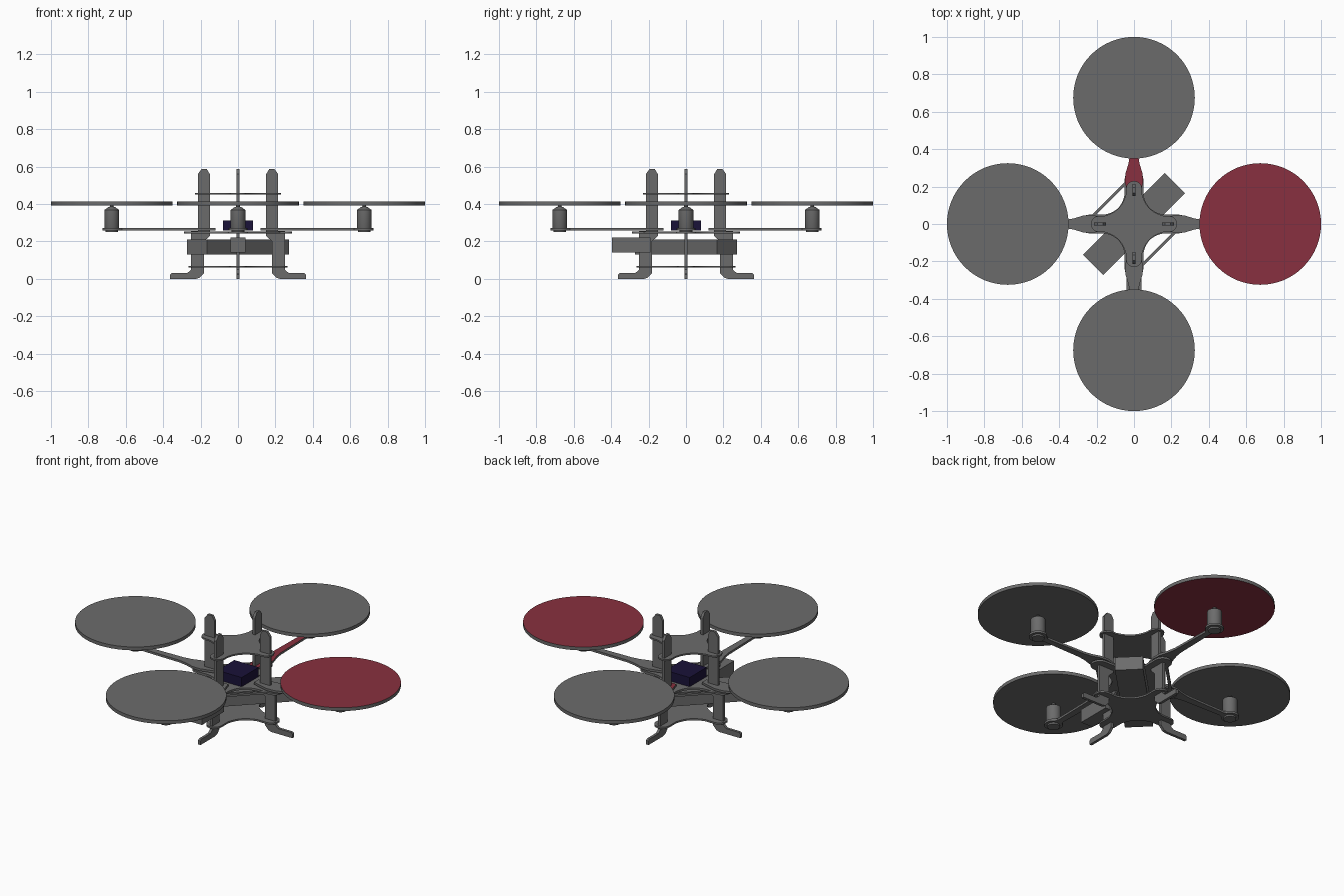
import bpy, bmesh, math
from mathutils import Matrix, Vector

if "Cube" in bpy.data.objects:
    bpy.data.objects.remove(bpy.data.objects["Cube"])


def material(name, rgb):
    m = bpy.data.materials.new(name)
    m.diffuse_color = (*rgb, 1)
    m.use_nodes = True
    m.node_tree.nodes["Principled BSDF"].inputs["Base Color"].default_value = m.diffuse_color
    return m


GREY = material("dark_grey", (0.148, 0.148, 0.148))
RED = material("dark_red", (0.25, 0.03, 0.05))
NAVY = material("navy", (0.01, 0.006, 0.04))


def finish(name, bm, matrix=None, mat=GREY, smooth=False, top_mat=None):
    if matrix:
        bm.transform(matrix)
    bmesh.ops.recalc_face_normals(bm, faces=bm.faces)
    if top_mat:  # only upward faces carry the second colour
        bm.normal_update()
        for f in bm.faces:
            f.material_index = int(f.normal.z > 0.9)
    me = bpy.data.meshes.new(name)
    bm.to_mesh(me)
    bm.free()
    ob = bpy.data.objects.new(name, me)
    bpy.context.collection.objects.link(ob)
    me.materials.append(mat)
    if top_mat:
        me.materials.append(top_mat)
    if smooth:
        bpy.ops.object.select_all(action='DESELECT')
        ob.select_set(True)
        bpy.context.view_layer.objects.active = ob
        bpy.ops.object.shade_smooth_by_angle(angle=math.radians(35))
    return ob


def extrude(name, pts, direction, matrix=None, smooth=False, top_mat=None):
    """Extrude a closed outline of 3D points along a direction."""
    bm = bmesh.new()
    face = bm.faces.new([bm.verts.new(p) for p in pts])
    res = bmesh.ops.extrude_face_region(bm, geom=[face], use_keep_orig=True)
    verts = [g for g in res["geom"] if isinstance(g, bmesh.types.BMVert)]
    bmesh.ops.translate(bm, verts=verts, vec=Vector(direction))
    return finish(name, bm, matrix, GREY, smooth, top_mat)


def box(name, size, loc, turn=0, mat=GREY):
    bm = bmesh.new()
    bmesh.ops.create_cube(bm, size=1, matrix=Matrix.Diagonal((*size, 1)))
    return finish(name, bm, Matrix.Translation(loc) @ Matrix.Rotation(turn, 4, 'Z'), mat)


def lathe(name, profile, matrix, top_mat=None, steps=32):
    bm = bmesh.new()
    vs = [bm.verts.new((r, 0, z)) for r, z in profile]
    edges = [bm.edges.new(p) for p in zip(vs, vs[1:])]
    bmesh.ops.spin(bm, geom=vs + edges, cent=(0, 0, 0), axis=(0, 0, 1),
                   angle=2 * math.pi, steps=steps, use_duplicate=False)
    bmesh.ops.remove_doubles(bm, verts=bm.verts, dist=1e-5)
    return finish(name, bm, matrix, GREY, True, top_mat)


def cross_plate(name, reach, half, z, thick):
    """Four-armed plate with rounded tips and concave sides."""
    quarter = []
    for i in range(9):
        a = math.radians(-90 + 22.5 * i)
        quarter.append((reach - half + half * math.cos(a), half * math.sin(a)))
    p0, p1, p2 = Vector((0.16, half)), Vector((0.065, 0.065)), Vector((half, 0.16))
    for i in range(11):
        t = i / 10
        quarter.append(tuple((1 - t) ** 2 * p0 + 2 * t * (1 - t) * p1 + t * t * p2))
    pts = []
    for k in range(4):
        c, s = round(math.cos(k * math.pi / 2)), round(math.sin(k * math.pi / 2))
        pts += [(x * c - y * s, x * s + y * c, z) for x, y in quarter]
    return extrude(name, pts, (0, 0, thick), smooth=True)


# frame plates
cross_plate("top_plate", 0.23, 0.043, 0.45, 0.009)
cross_plate("middle_plate", 0.29, 0.05, 0.242, 0.012)
cross_plate("bottom_plate", 0.265, 0.045, 0.06, 0.01)

# arm outline: flared root, slim shaft, round motor mount
half_arm = [(0.12, 0.02), (0.17, 0.035), (0.22, 0.048), (0.27, 0.046),
            (0.32, 0.03), (0.37, 0.022), (0.62, 0.017)]
tip = [(0.675 + 0.05 * math.cos(a), 0.05 * math.sin(a))
       for a in (math.radians(150 - 20 * i) for i in range(16))]
arm = half_arm + tip + [(x, -y) for x, y in reversed(half_arm)]

# leg outline: pointed upright, offset lower half and outward foot
leg = [(0.15, 0.56), (0.167, 0.587), (0.195, 0.587), (0.215, 0.56), (0.215, 0.255),
       (0.25, 0.255), (0.25, 0.05), (0.27, 0.032), (0.355, 0.032), (0.363, 0.024),
       (0.363, 0.0), (0.225, 0.0), (0.205, 0.006), (0.183, 0.03), (0.183, 0.2),
       (0.15, 0.23)]

motor = [(0, 0.25), (0.034, 0.25), (0.034, 0.262), (0.04, 0.275), (0.04, 0.368),
         (0.018, 0.384), (0.01, 0.386), (0.01, 0.4), (0, 0.4)]
disc = [(0, 0.393), (0.325, 0.393), (0.325, 0.413), (0, 0.413)]

for k, side in enumerate(("right", "back", "left", "front")):
    turn = Matrix.Rotation(k * math.pi / 2, 4, 'Z')
    out = turn @ Matrix.Translation((0.675, 0, 0))
    extrude(side + "_arm", [(x, y, 0.26) for x, y in arm], (0, 0, 0.013), turn,
            True, RED if side == "back" else None)
    extrude(side + "_leg", [(x, -0.008, z) for x, z in leg], (0, 0.016, 0), turn)
    lathe(side + "_motor", motor, out)
    lathe(side + "_rotor_disc", disc, out, RED if k < 2 else None, 64)

# battery slung along the diagonal, with side rails above it
diag = math.pi / 4
box("battery", (0.62, 0.152, 0.08), (0, 0, 0.17), diag)
for s, name in ((1, "left_rail"), (-1, "right_rail")):
    box(name, (0.27, 0.016, 0.012), (-0.132 * s, 0.132 * s, 0.248), diag)

# control unit on the middle plate and sensor box at the front
box("control_unit", (0.16, 0.16, 0.055), (0, 0, 0.285), mat=NAVY)
box("front_sensor_box", (0.08, 0.205, 0.08), (0, -0.293, 0.18))
